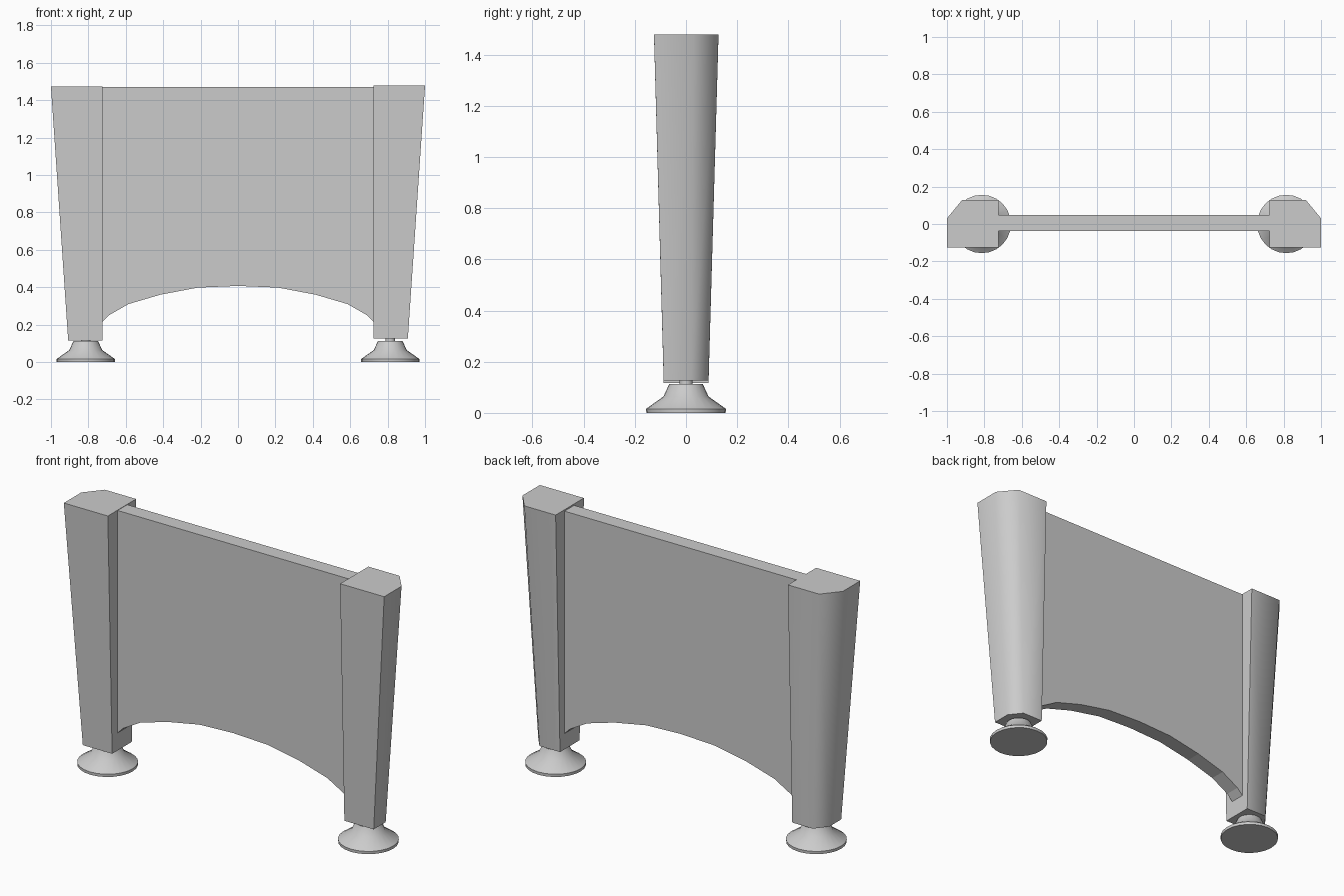
import bpy, math

if "Cube" in bpy.data.objects:
    bpy.data.objects.remove(bpy.data.objects["Cube"])


def make(name, verts, faces, angle=None):
    me = bpy.data.meshes.new(name)
    me.from_pydata(verts, [], faces)
    ob = bpy.data.objects.new(name, me)
    bpy.context.collection.objects.link(ob)
    bpy.ops.object.select_all(action='DESELECT')
    ob.select_set(True)
    bpy.context.view_layer.objects.active = ob
    bpy.ops.object.mode_set(mode='EDIT')
    bpy.ops.mesh.select_all(action='SELECT')
    bpy.ops.mesh.normals_make_consistent(inside=False)
    bpy.ops.object.mode_set(mode='OBJECT')
    if angle:
        bpy.ops.object.shade_smooth_by_angle(angle=math.radians(angle))
    return ob


def loft(name, rings, angle=None):
    # Capped skin through a stack of equal-length rings
    n = len(rings[0])
    verts = [v for r in rings for v in r]
    faces = [(k * n + i, k * n + (i + 1) % n, (k + 1) * n + (i + 1) % n, (k + 1) * n + i)
             for k in range(len(rings) - 1) for i in range(n)]
    faces += [tuple(range(n)), tuple(range((len(rings) - 1) * n, len(rings) * n))]
    return make(name, verts, faces, angle)


# Tapered leg sections: square in front, chamfered on the outer back corner
TOP = [(0.725, -0.125), (1.0, -0.125), (1.0, 0.03), (0.92, 0.127), (0.725, 0.127)]
BOTTOM = [(0.725, -0.087), (0.908, -0.087), (0.908, 0.02), (0.853, 0.088), (0.725, 0.088)]
# Foot profile: radius, height
FOOT = [(0.155, 0), (0.156, 0.016), (0.088, 0.064), (0.066, 0.112)]


def circle(cx, r, z, n=24):
    return [(cx + r * math.cos(2 * math.pi * i / n), r * math.sin(2 * math.pi * i / n), z)
            for i in range(n)]


for side, s, z0, z1 in (("left", -1, 0.116, 1.472), ("right", 1, 0.126, 1.478)):
    loft(side + "_leg", [[(s * x, y, z0) for x, y in BOTTOM],
                         [(s * x, y, z1) for x, y in TOP]], 60)
    cx = s * 0.814
    loft(side + "_foot", [circle(cx, r, z) for r, z in FOOT], 40)
    loft(side + "_foot_stem", [circle(cx, 0.026, 0.10), circle(cx, 0.026, z0 + 0.01)], 40)

# Panel between the legs with an arched lower edge
half = [(0.725, 0.215), (0.69, 0.25), (0.585, 0.31), (0.415, 0.36), (0.215, 0.398)]
arch = half + [(0, 0.407)] + [(-x, z) for x, z in reversed(half)]
outline = arch + [(-0.725, 1.47), (0.725, 1.47)]
loft("arched_panel", [[(x, y, z) for x, z in outline] for y in (-0.038, 0.048)])
